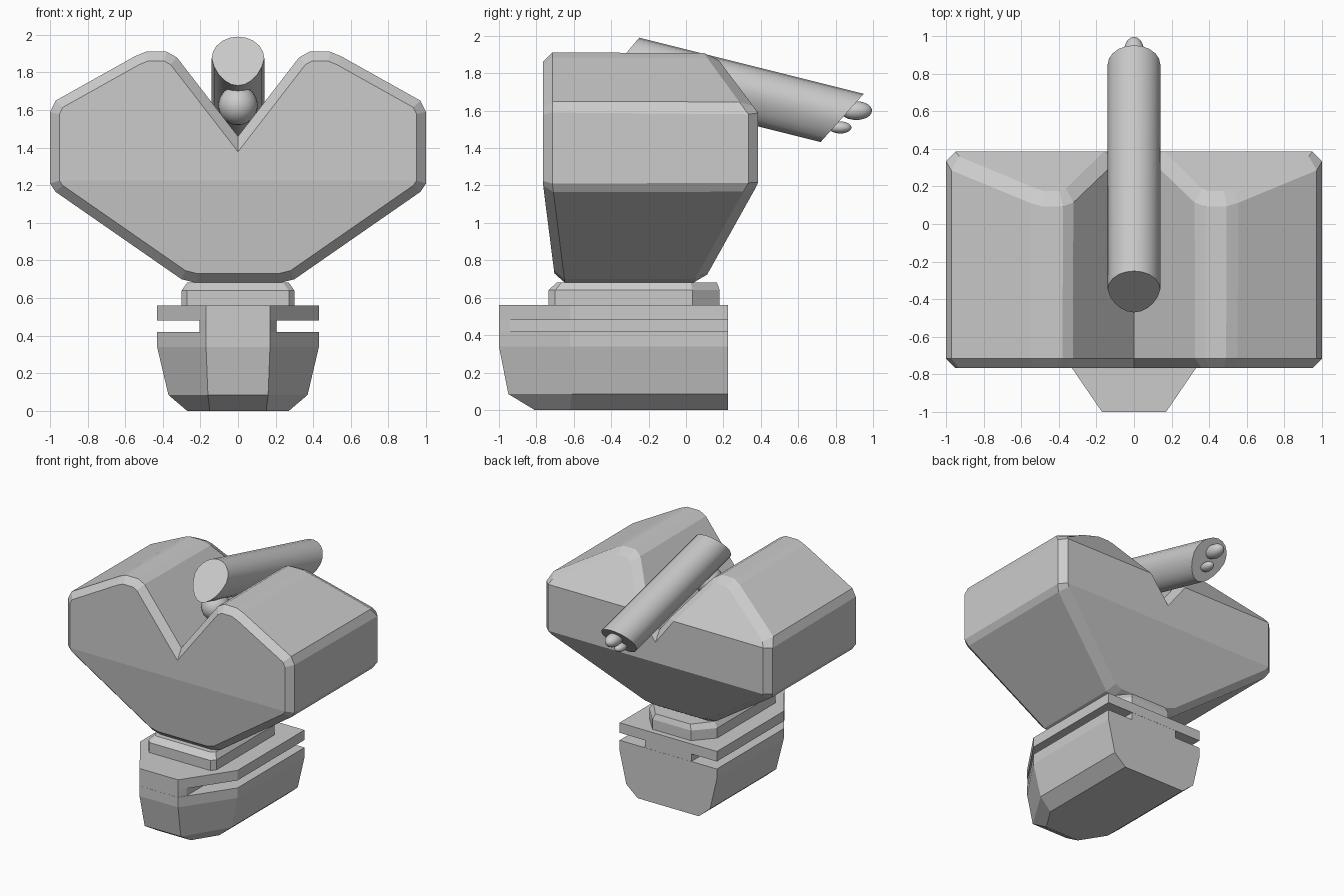
import bpy, bmesh, math
from mathutils import Vector

if "Cube" in bpy.data.objects:
    bpy.data.objects.remove(bpy.data.objects["Cube"])


def finish(name, bm, smooth=False):
    bmesh.ops.recalc_face_normals(bm, faces=bm.faces)
    mesh = bpy.data.meshes.new(name)
    bm.to_mesh(mesh)
    bm.free()
    ob = bpy.data.objects.new(name, mesh)
    bpy.context.collection.objects.link(ob)
    if smooth:
        bpy.ops.object.select_all(action='DESELECT')
        ob.select_set(True)
        bpy.context.view_layer.objects.active = ob
        bpy.ops.object.shade_smooth_by_angle(angle=math.radians(30))
    return ob


def loft(rings):
    """Closed skin through equal-length rings of points."""
    bm = bmesh.new()
    loops = [[bm.verts.new(p) for p in ring] for ring in rings]
    n = len(loops[0])
    for a, b in zip(loops, loops[1:]):
        for i in range(n):
            j = (i + 1) % n
            bm.faces.new((a[i], a[j], b[j], b[i]))
    bm.faces.new(loops[0][::-1])
    bm.faces.new(loops[-1])
    bmesh.ops.recalc_face_normals(bm, faces=bm.faces)
    return bm


def mirrored(half, z):
    """Plan outline from its right half, at height z."""
    return [(x, y, z) for x, y in half] + [(-x, y, z) for x, y in reversed(half)]


# Main housing: front profile with V notch, extruded front to back
right = [(0.22, 0.68), (0.30, 0.70), (0.97, 1.165), (1.0, 1.21), (1.0, 1.59),
         (0.97, 1.65), (0.55, 1.885), (0.49, 1.91), (0.38, 1.91), (0.325, 1.88)]
profile = right + [(0, 1.46)] + [(-x, z) for x, z in reversed(right)]
bm = loft([[(x, y, z) for x, z in profile] for y in (-0.765, 0.385)])
# Slope the upper back, lower back and lower front
for co, no in (((0, 0.385, 1.59), (0, 0.32, 0.24)),
               ((0, 0.385, 1.21), (0, 0.51, -0.285)),
               ((0, -0.765, 1.21), (0, -0.51, -0.065))):
    bmesh.ops.bisect_plane(bm, geom=bm.verts[:] + bm.edges[:] + bm.faces[:],
                           dist=1e-4, plane_co=co, plane_no=Vector(no).normalized(),
                           clear_outer=True)
    bmesh.ops.holes_fill(bm, edges=[e for e in bm.edges if e.is_boundary], sides=0)
bmesh.ops.recalc_face_normals(bm, faces=bm.faces)
# Chamfer the rims of the front and back
bm.normal_update()
rim = [e for e in bm.edges if len(e.link_faces) == 2
       and sum(abs(f.normal.y) < 1e-3 for f in e.link_faces) == 1]
bmesh.ops.bevel(bm, geom=rim, offset=0.05, offset_type='OFFSET', segments=1,
                profile=0.5, affect='EDGES', clamp_overlap=False)
finish("housing", bm)

# Foot: tapered hull, slot core and top plate
outline = [(0.17, -1.0), (0.43, -0.62), (0.43, 0.225)]
finish("foot_hull", loft([
    mirrored([(0.15, -0.81), (0.27, -0.62), (0.27, 0.225)], 0),
    mirrored([(0.16, -0.95), (0.37, -0.61), (0.37, 0.225)], 0.085),
    mirrored(outline, 0.34), mirrored(outline, 0.42)]))
core = [(0.17, -0.999), (0.205, -0.94), (0.205, 0.224)]
finish("foot_slot_core", loft([mirrored(core, z) for z in (0.415, 0.485)]))
finish("foot_plate", loft([mirrored(outline, z) for z in (0.48, 0.56)]))

# Collar between foot and housing
collar = [(0.27, -0.735), (0.30, -0.70), (0.30, 0.035), (0.17, 0.18)]
collar_top = [(0.24, -0.69), (0.27, -0.665), (0.27, 0.025), (0.155, 0.165)]
finish("collar", loft([mirrored(collar, 0.555), mirrored(collar, 0.64),
                       mirrored(collar_top, 0.682)]))

# Tilted tube: egg-shaped section, both ends cut at a slant
section = []
for i in range(20):
    a = 2 * math.pi * i / 20
    s, c = math.sin(a), math.cos(a)
    x = 0.14 * s * (1 if c > 0 else 1 + 0.15 * c)
    section.append((x, 0.14 - 0.14 * c if c > 0 else 0.14 - 0.175 * c))


def tube_ring(y0, dy):
    ring = []
    for x, d in section:
        y = y0 + dy * d / 0.315
        ring.append((x, y, 1.99 - 0.25 * (y + 0.25) - d))
    return ring


finish("tube", loft([tube_ring(-0.25, -0.22), tube_ring(0.95, -0.23)]), True)


# Rounded knobs under the front of the tube and on its back end
def knob(name, loc, size):
    bm = bmesh.new()
    bmesh.ops.create_uvsphere(bm, u_segments=20, v_segments=12, radius=1)
    bmesh.ops.scale(bm, vec=size, verts=bm.verts)
    bmesh.ops.translate(bm, vec=loc, verts=bm.verts)
    finish(name, bm, True)


knob("front_knob", (0, -0.28, 1.625), (0.105, 0.11, 0.105))
knob("upper_back_knob", (0, 0.91, 1.60), (0.055, 0.085, 0.05))
knob("lower_back_knob", (0, 0.825, 1.51), (0.04, 0.06, 0.032))
